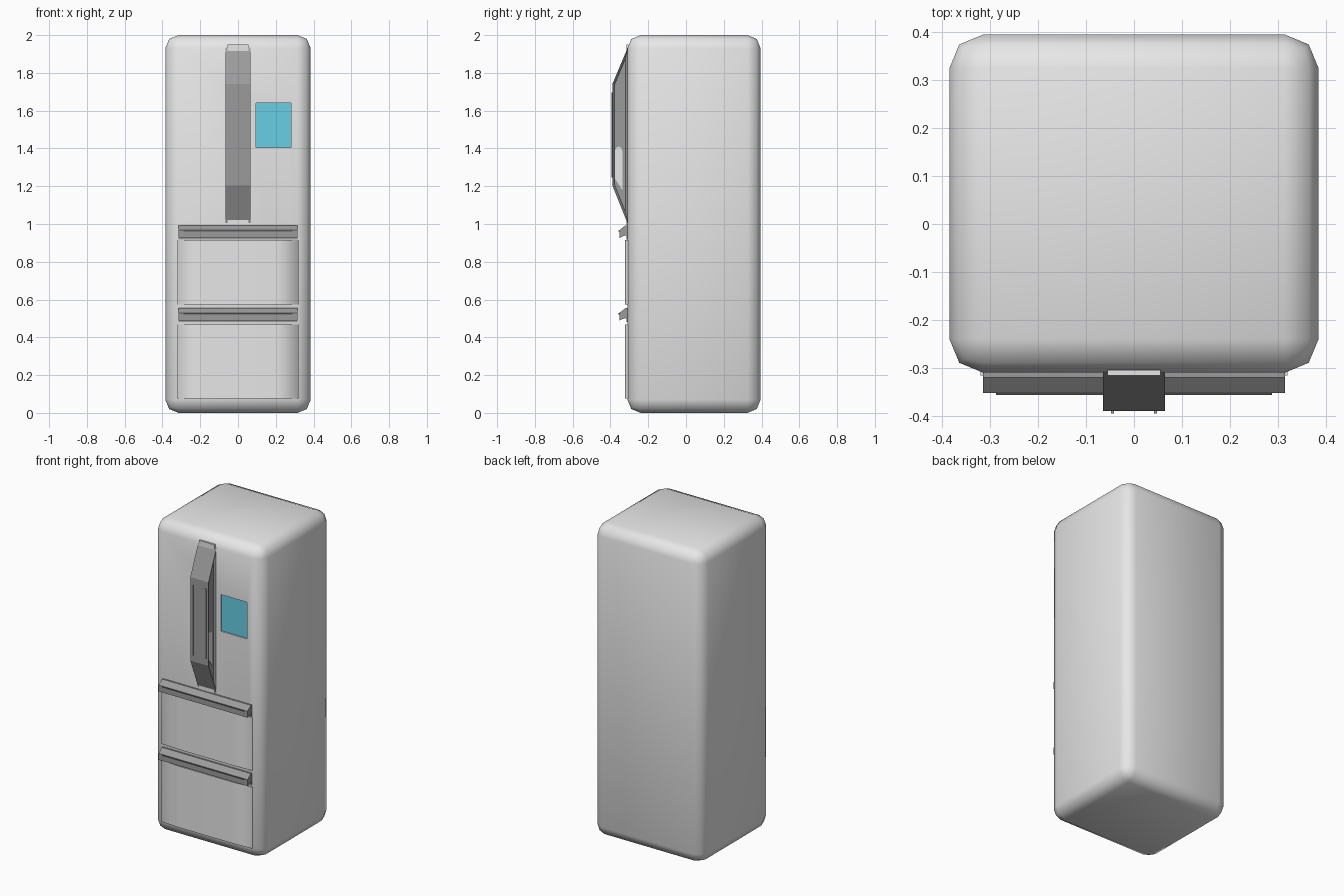
import bpy, bmesh, math

if "Cube" in bpy.data.objects:
    bpy.data.objects.remove(bpy.data.objects["Cube"])


def material(name, rgb):
    m = bpy.data.materials.new(name)
    m.diffuse_color = (*rgb, 1.0)
    m.use_nodes = True
    m.node_tree.nodes["Principled BSDF"].inputs["Base Color"].default_value = m.diffuse_color
    return m


LIGHT = material("light_grey_enamel", (0.8, 0.8, 0.8))
DARK = material("handle_grey", (0.33, 0.33, 0.33))
BLACK = material("dark_trim", (0.1, 0.1, 0.1))
CYAN = material("display_cyan", (0.14, 0.62, 0.78))


def finish(bm, name, mat):
    bmesh.ops.recalc_face_normals(bm, faces=bm.faces[:])
    me = bpy.data.meshes.new(name)
    bm.to_mesh(me)
    bm.free()
    me.materials.append(mat)
    ob = bpy.data.objects.new(name, me)
    bpy.context.collection.objects.link(ob)
    return ob


def box(name, x, y, z, mat):
    """Box from (min, max) ranges."""
    bm = bmesh.new()
    bmesh.ops.create_cube(bm, size=1)
    for v in bm.verts:
        for i, (lo, hi) in enumerate((x, y, z)):
            v.co[i] = hi if v.co[i] > 0 else lo
    return finish(bm, name, mat)


def extrude_yz(profile, half_width):
    """Side profile of (y, z) points extruded across x."""
    bm = bmesh.new()
    f = bm.faces.new([bm.verts.new((-half_width, y, z)) for y, z in profile])
    r = bmesh.ops.extrude_face_region(bm, geom=[f])
    for v in r["geom"]:
        if isinstance(v, bmesh.types.BMVert):
            v.co.x = half_width
    bmesh.ops.recalc_face_normals(bm, faces=bm.faces[:])
    return bm


def apply_modifiers(ob):
    bpy.context.view_layer.objects.active = ob
    for m in list(ob.modifiers):
        bpy.ops.object.modifier_apply(modifier=m.name)


# Cabinet with rounded edges and a shallow pocket for the display
cabinet = box("cabinet", (-0.385, 0.385), (-0.31, 0.395), (0, 2), LIGHT)
bev = cabinet.modifiers.new("round", 'BEVEL')
bev.width, bev.segments, bev.limit_method = 0.07, 2, 'NONE'
cutter = box("display_cutter", (0.095, 0.28), (-0.4, -0.298), (1.405, 1.64), LIGHT)
cutter.hide_render = True
cut = cabinet.modifiers.new("pocket", 'BOOLEAN')
cut.object, cut.operation, cut.solver = cutter, 'DIFFERENCE', 'EXACT'
apply_modifiers(cabinet)
bpy.data.objects.remove(cutter)
bpy.ops.object.select_all(action='DESELECT')
cabinet.select_set(True)
bpy.context.view_layer.objects.active = cabinet
bpy.ops.object.shade_smooth_by_angle(angle=math.radians(60))

# Display plate
box("display", (0.095, 0.28), (-0.301, -0.296), (1.405, 1.64), CYAN)

# Door handle: chamfered bar with recessed sides
bm = extrude_yz([(-0.308, 1.0), (-0.39, 1.205), (-0.39, 1.74), (-0.308, 1.935)], 0.065)
sides = [f for f in bm.faces if abs(f.normal.x) > 0.9]
bmesh.ops.inset_individual(bm, faces=sides, thickness=0.012, depth=-0.015,
                           use_even_offset=True)
finish(bm, "door_handle", DARK)
box("door_handle_base", (-0.055, 0.055), (-0.316, -0.305), (0.995, 1.95), LIGHT)

for s, side in ((-1, "left"), (1, "right")):
    # Light grip patch inside the recess, rounded at the top
    pts = [(-0.337, 1.18), (-0.376, 1.24)]
    pts += [(-0.3565 - 0.0195 * math.cos(a), 1.385 + 0.025 * math.sin(a))
            for a in (i * math.pi / 6 for i in range(7))]
    bm = extrude_yz(pts, 0.002)
    for v in bm.verts:
        v.co.x += s * 0.051
    finish(bm, f"grip_patch_{side}", LIGHT)
    # Thin rails on the front of the handle
    box(f"handle_rail_{side}", sorted((s * 0.042, s * 0.048)), (-0.395, -0.388),
        (1.245, 1.695), DARK)


def drawer(name, z0, z1, grip):
    # Gently bowed front panel, smooth around its sides
    bm = bmesh.new()
    plan = [(-0.32, -0.305), (-0.32, -0.316), (-0.2, -0.323),
            (0.2, -0.323), (0.32, -0.316), (0.32, -0.305)]
    f = bm.faces.new([bm.verts.new((x, y, z0)) for x, y in plan])
    r = bmesh.ops.extrude_face_region(bm, geom=[f])
    for v in r["geom"]:
        if isinstance(v, bmesh.types.BMVert):
            v.co.z = z1
    bmesh.ops.recalc_face_normals(bm, faces=bm.faces[:])
    for f in bm.faces:
        f.smooth = abs(f.normal.z) < 0.5 and f.normal.y < 0.5
    finish(bm, name + "_panel", LIGHT)
    # Wedge-shaped pull above the panel
    prof = [(-0.305, 0.07), (-0.32, 0.07), (-0.353, 0.044), (-0.353, 0.003),
            (-0.335, 0.012), (-0.305, 0.02)]
    finish(extrude_yz([(y, z + grip) for y, z in prof], 0.315), name + "_pull", DARK)
    box(name + "_pull_trim", (-0.288, 0.288), (-0.357, -0.35),
        (grip + 0.036, grip + 0.043), BLACK)
    # Dark seam and backing strip below the pull
    box(name + "_pull_base", (-0.315, 0.315), (-0.316, -0.305),
        (grip - 0.004, grip + 0.02), DARK)


drawer("upper_drawer", 0.575, 0.915, 0.923)
drawer("lower_drawer", 0.075, 0.468, 0.485)
